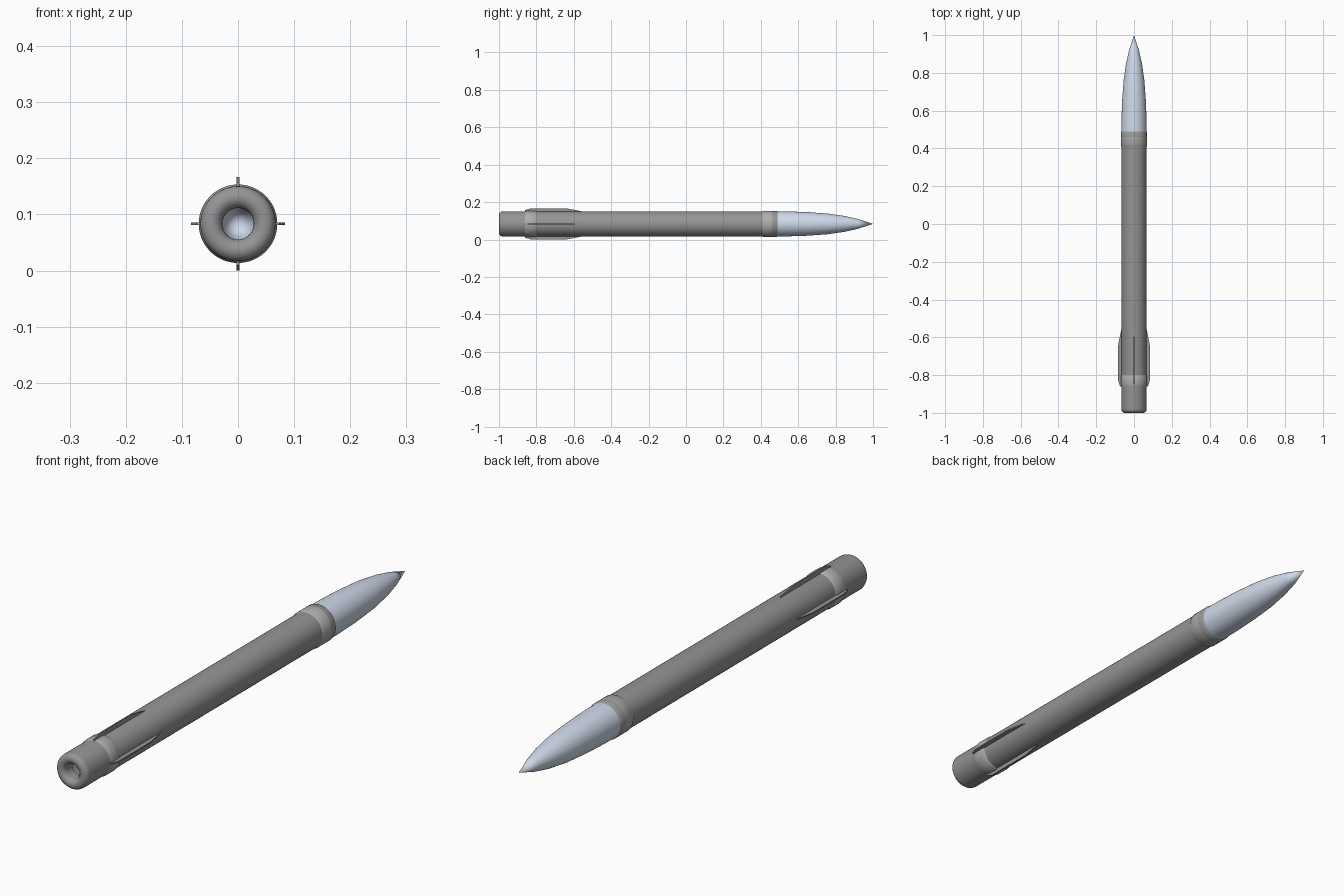
import bpy, bmesh, math
from mathutils import Matrix, Vector

if "Cube" in bpy.data.objects:
    bpy.data.objects.remove(bpy.data.objects["Cube"])

CZ = 0.0835   # height of the long axis
SIDES = 48


def material(name, rgb):
    m = bpy.data.materials.new(name)
    m.diffuse_color = (*rgb, 1)
    m.use_nodes = True
    m.node_tree.nodes["Principled BSDF"].inputs["Base Color"].default_value = m.diffuse_color
    return m


def finish(name, bm, mat=None):
    me = bpy.data.meshes.new(name)
    bm.to_mesh(me)
    bm.free()
    ob = bpy.data.objects.new(name, me)
    ob.location.z = CZ
    bpy.context.collection.objects.link(ob)
    if mat:
        me.materials.append(mat)
    return ob


def lathe(name, profile, mat=None):
    """Spin (radius, y) points around the y axis."""
    bm = bmesh.new()
    vs = [bm.verts.new((r, y, 0)) for r, y in profile]
    es = [bm.edges.new(p) for p in zip(vs, vs[1:])]
    bmesh.ops.spin(bm, geom=vs + es, cent=(0, 0, 0), axis=(0, 1, 0),
                   angle=math.tau, steps=SIDES)
    bmesh.ops.remove_doubles(bm, verts=bm.verts, dist=1e-5)
    bmesh.ops.recalc_face_normals(bm, faces=bm.faces)
    ob = finish(name, bm, mat)
    bpy.ops.object.select_all(action='DESELECT')
    ob.select_set(True)
    bpy.context.view_layer.objects.active = ob
    bpy.ops.object.shade_smooth_by_angle(angle=math.radians(35))
    return ob


pale_blue = material("pale_blue", (0.62, 0.70, 0.82))
light_grey = material("light_grey", (0.42, 0.42, 0.41))
mid_grey = material("mid_grey", (0.32, 0.32, 0.31))
dark_grey = material("dark_grey", (0.3, 0.3, 0.3))

# Hollow tube with a rolled-in nozzle lip at the rear
lip = [(0.0475 - 0.0195 * math.cos(a), -0.98 - 0.02 * math.sin(a))
       for a in (math.pi * i / 12 for i in range(13))]
lathe("body_tube", [(0.028, -0.95)] + lip + [(0.067, 0.42)], dark_grey)

# Nose cone
lathe("nose_cone", [(0.067, 0.485), (0.0665, 0.55), (0.063, 0.65), (0.055, 0.76),
                    (0.042, 0.85), (0.026, 0.92), (0.0, 1.0)], pale_blue)

# Bands
lathe("front_band", [(0.067, 0.41), (0.07, 0.415), (0.07, 0.46)], light_grey)
lathe("nose_collar", [(0.07, 0.46), (0.07, 0.485), (0.067, 0.49)], mid_grey)
lathe("rear_band", [(0.067, -0.86), (0.07, -0.85), (0.07, -0.805), (0.067, -0.80)],
      light_grey)

# Four thin tail fins
outline = [(0.06, -0.86), (0.074, -0.86), (0.0835, -0.83),
           (0.0835, -0.64), (0.067, -0.555), (0.06, -0.555)]
for i in range(4):
    bm = bmesh.new()
    f = bm.faces.new([bm.verts.new((r, y, -0.0025)) for r, y in outline])
    ext = bmesh.ops.extrude_face_region(bm, geom=[f])["geom"]
    bmesh.ops.translate(bm, vec=Vector((0, 0, 0.005)),
                        verts=[v for v in ext if isinstance(v, bmesh.types.BMVert)])
    bmesh.ops.rotate(bm, verts=bm.verts, cent=(0, 0, 0),
                     matrix=Matrix.Rotation(i * math.pi / 2, 3, 'Y'))
    bmesh.ops.recalc_face_normals(bm, faces=bm.faces)
    finish(f"tail_fin_{i + 1}", bm, dark_grey)
